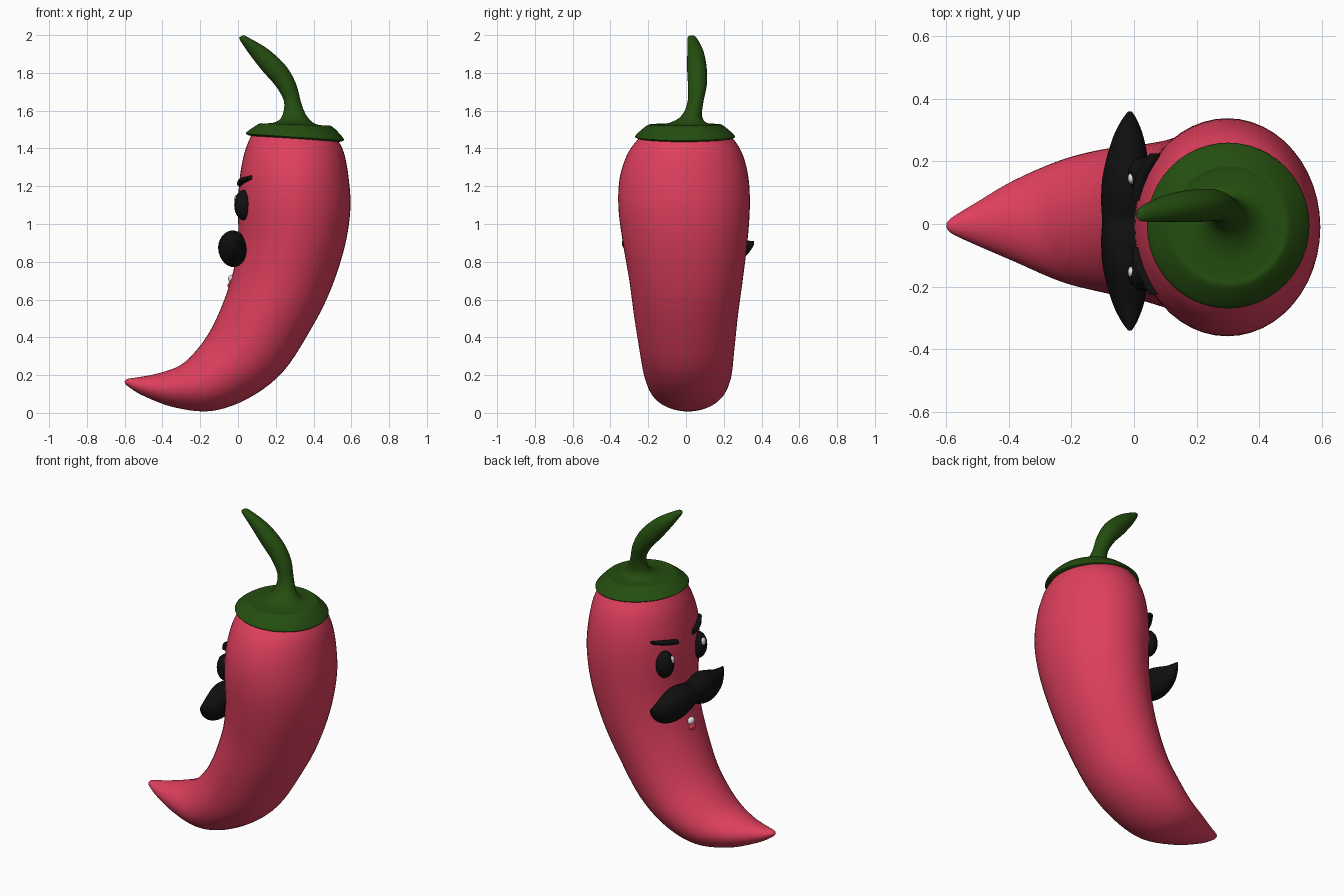
import bpy, bmesh, math
from mathutils import Vector

cube = bpy.data.objects.get("Cube")
if cube:
    bpy.data.objects.remove(cube)


def material(name, rgb, rough=0.5):
    m = bpy.data.materials.new(name)
    m.use_nodes = True
    m.diffuse_color = (*rgb, 1)
    bsdf = next(n for n in m.node_tree.nodes if n.type == 'BSDF_PRINCIPLED')
    bsdf.inputs["Base Color"].default_value = (*rgb, 1)
    bsdf.inputs["Roughness"].default_value = rough
    return m


RED = material("pepper red", (0.74, 0.05, 0.11))
GREEN = material("stem green", (0.018, 0.075, 0.005))
BLACK = material("black", (0.005, 0.005, 0.005))
WHITE = material("white", (0.8, 0.8, 0.8))


def finish(name, bm, mat, angle=60):
    bmesh.ops.recalc_face_normals(bm, faces=bm.faces)
    mesh = bpy.data.meshes.new(name)
    bm.to_mesh(mesh)
    bm.free()
    mesh.materials.append(mat)
    ob = bpy.data.objects.new(name, mesh)
    bpy.context.collection.objects.link(ob)
    bpy.ops.object.select_all(action='DESELECT')
    ob.select_set(True)
    bpy.context.view_layer.objects.active = ob
    bpy.ops.object.shade_smooth_by_angle(angle=math.radians(angle))
    return ob


def smooth_rows(rows, steps):
    """Catmull-Rom interpolation through rows of section values."""
    pts = [rows[0], *rows, rows[-1]]
    out = []
    for a, b, c, d in zip(pts, pts[1:], pts[2:], pts[3:]):
        for i in range(steps):
            t = i / steps
            out.append([q + 0.5 * t * (r - p + t * (2*p - 5*q + 4*r - s + t * (3*(q - r) + s - p)))
                        for p, q, r, s in zip(a, b, c, d)])
    return out + [list(rows[-1])]


def loft(name, rings, mat, angle=60):
    """Skin a list of (centre, axis_a, axis_b) ellipses and cap the ends."""
    sides = 48
    bm = bmesh.new()
    loops = []
    for c, a, b in rings:
        angles = [math.tau * i / sides for i in range(sides)]
        loops.append([bm.verts.new(c + a * math.cos(t) + b * math.sin(t)) for t in angles])
    for lo, hi in zip(loops, loops[1:]):
        for i in range(sides):
            j = (i + 1) % sides
            bm.faces.new((lo[i], lo[j], hi[j], hi[i]))
    bm.faces.new(loops[0])
    bm.faces.new(loops[-1])
    return finish(name, bm, mat, angle)


def side_section(row):
    """Section from its two outline points in XZ, half width and y centre."""
    lx, lz, rx, rz, w, cy = row
    left, right = Vector((lx, cy, lz)), Vector((rx, cy, rz))
    return (left + right) / 2, (right - left) / 2, Vector((0, max(w, 0.002), 0))


def cross_section(row):
    """Section across y: y, x centre, z centre, half depth, half height."""
    y, cx, cz, hx, hz = row
    return Vector((cx, y, cz)), Vector((hx, 0, 0)), Vector((0, 0, hz))


def ellipsoid(name, centre, size, mat):
    bm = bmesh.new()
    bmesh.ops.create_uvsphere(bm, u_segments=32, v_segments=20, radius=1)
    bmesh.ops.scale(bm, vec=size, verts=bm.verts)
    bmesh.ops.translate(bm, vec=centre, verts=bm.verts)
    return finish(name, bm, mat)


# Curved pepper body: inner outline, outer outline, half width, y centre
body = [
    (0.07, 1.47, 0.52, 1.46, 0.24, 0),
    (0.035, 1.38, 0.56, 1.38, 0.30, -0.005),
    (0.01, 1.25, 0.585, 1.25, 0.34, -0.01),
    (0.0, 1.1, 0.595, 1.08, 0.348, -0.01),
    (0.0, 0.93, 0.565, 0.88, 0.33, -0.005),
    (-0.025, 0.75, 0.49, 0.65, 0.30, 0),
    (-0.08, 0.58, 0.39, 0.45, 0.275, 0),
    (-0.15, 0.43, 0.24, 0.22, 0.25, 0.005),
    (-0.23, 0.32, 0.06, 0.08, 0.23, 0.01),
    (-0.31, 0.25, -0.14, 0.01, 0.195, 0.01),
    (-0.42, 0.21, -0.34, 0.03, 0.13, 0.01),
    (-0.52, 0.19, -0.5, 0.09, 0.065, 0),
    (-0.585, 0.18, -0.575, 0.135, 0.027, -0.005),
    (-0.6, 0.167, -0.598, 0.155, 0.008, -0.005),
]
loft("pepper_body", [side_section(r) for r in smooth_rows(body, 5)], RED)

# Green cap flowing into the bent stem
stem = [
    (0.1, 1.46, 0.5, 1.43, 0.2, -0.005),
    (0.05, 1.472, 0.55, 1.438, 0.255, -0.005),
    (0.047, 1.487, 0.557, 1.455, 0.26, -0.005),
    (0.11, 1.53, 0.5, 1.515, 0.2, -0.005),
    (0.14, 1.532, 0.47, 1.52, 0.17, 0),
    (0.2, 1.54, 0.41, 1.53, 0.1, 0.01),
    (0.235, 1.575, 0.365, 1.57, 0.055, 0.03),
    (0.243, 1.65, 0.335, 1.64, 0.042, 0.05),
    (0.2, 1.73, 0.308, 1.74, 0.05, 0.06),
    (0.13, 1.81, 0.255, 1.835, 0.052, 0.058),
    (0.06, 1.9, 0.16, 1.925, 0.043, 0.05),
    (0.01, 1.975, 0.05, 1.99, 0.025, 0.033),
    (0.01, 1.99, 0.025, 1.999, 0.01, 0.03),
]
loft("cap_and_stem", [side_section(r) for r in smooth_rows(stem, 5)], GREEN)

# Moustache with two drooping lobes and raised tips
half = [
    (0.0, -0.03, 0.885, 0.072, 0.06),
    (0.06, -0.03, 0.877, 0.075, 0.082),
    (0.13, -0.027, 0.87, 0.075, 0.095),
    (0.2, -0.022, 0.86, 0.066, 0.085),
    (0.27, -0.018, 0.86, 0.048, 0.06),
    (0.32, -0.015, 0.878, 0.026, 0.034),
    (0.35, -0.013, 0.9, 0.006, 0.01),
]
mirrored = [(-r[0], *r[1:]) for r in reversed(half[1:])]
whiskers = [(r[0] + 0.01, *r[1:]) for r in mirrored + half]
loft("moustache", [cross_section(r) for r in smooth_rows(whiskers, 4)], BLACK)

# Eyes, highlights and slanted eyebrows on both sides of the face
for side, label in ((1, "back"), (-1, "front")):
    ellipsoid(label + "_eye", (0.032, side * 0.16, 1.1), (0.052, 0.055, 0.08), BLACK)
    ellipsoid(label + "_eye_highlight", (-0.008, side * 0.15 - 0.004, 1.13),
              (0.012, 0.018, 0.025), WHITE)
    brow = [
        (side * 0.075, 0.012, 1.212, 0.018, 0.014),
        (side * 0.15, 0.025, 1.23, 0.02, 0.016),
        (side * 0.225, 0.068, 1.246, 0.018, 0.01),
    ]
    loft(label + "_eyebrow", [cross_section(r) for r in smooth_rows(brow, 4)], BLACK, 40)

# Small mouth: teeth above a lower lip
ellipsoid("teeth", (-0.03, 0, 0.71), (0.022, 0.03, 0.022), WHITE)
ellipsoid("lower_lip", (-0.035, 0, 0.675), (0.02, 0.035, 0.02), RED)
